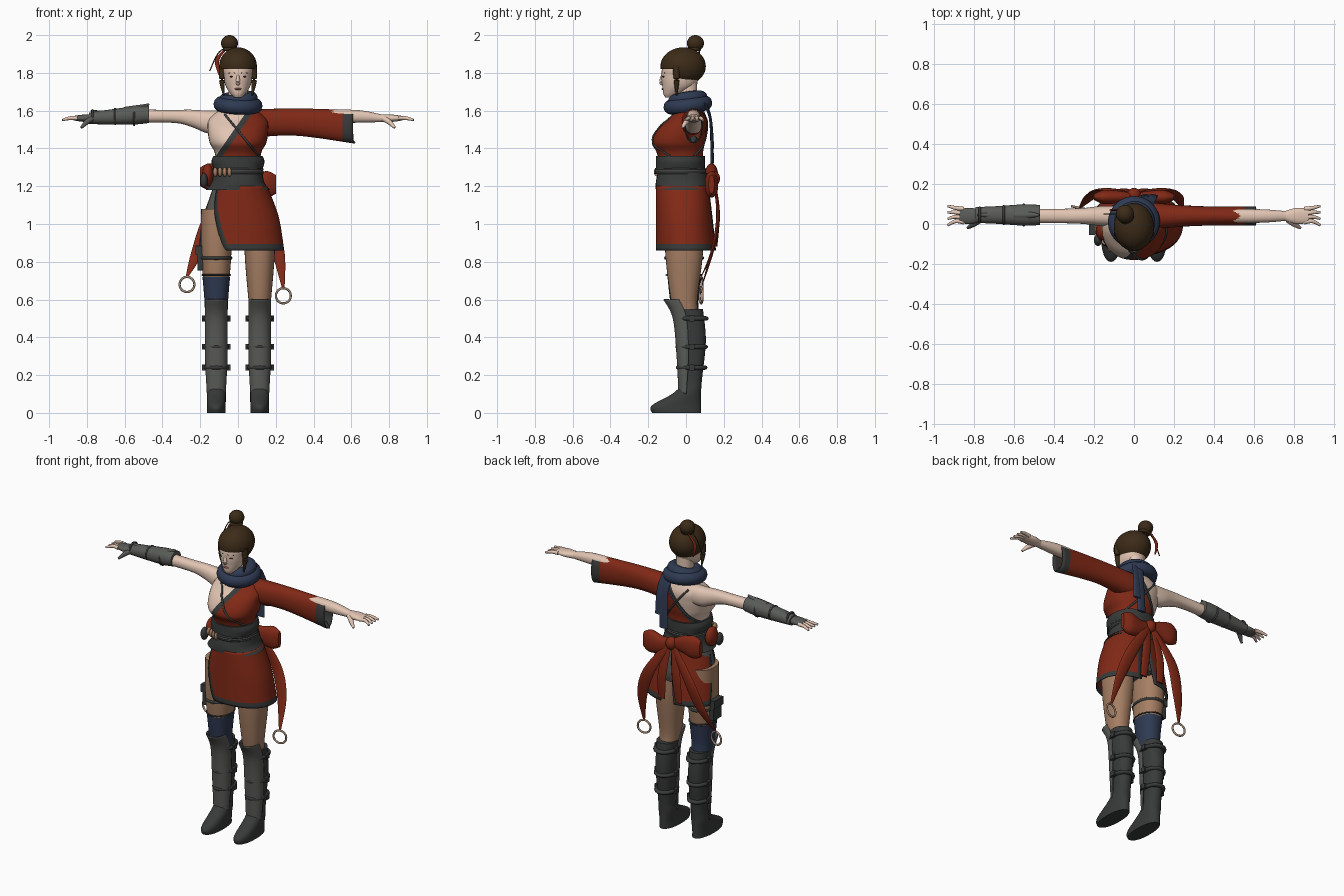
import bpy, bmesh
from math import sin, cos, radians, atan2, pi, copysign
from mathutils import Vector, Quaternion

cube = bpy.data.objects.get("Cube")
if cube:
    bpy.data.objects.remove(cube)


def material(name, *rgb):
    m = bpy.data.materials.new(name)
    m.use_nodes = True
    m.diffuse_color = (*rgb, 1)
    bsdf = m.node_tree.nodes["Principled BSDF"]
    bsdf.inputs["Base Color"].default_value = m.diffuse_color
    bsdf.inputs["Roughness"].default_value = .8
    return m


RED = material("red cloth", .22, .022, .008)
FAIR = material("fair skin", .76, .56, .45)
TAN = material("tan skin", .38, .21, .125)
HAIR = material("brown hair", .045, .024, .009)
BLUE = material("blue cloth", .028, .042, .085)
DARK = material("charcoal leather", .04, .042, .042)
GREY = material("grey armour", .1, .105, .095)
ROPE = material("pale metal ring", .36, .25, .18)
LIPS = material("lip red", .4, .16, .12)

THIN = .006        # cloth thickness and cord radius
ROUND = 2.2        # exponent of the rounded cross-sections
STEPS = 8          # rows between two given sections
SIDES = 32         # points around a cross-section


def finish(ob, *mats):
    for m in mats:
        ob.data.materials.append(m)
    ob.data.shade_smooth()
    ob.data.set_sharp_from_angle(angle=radians(42))
    return ob


def edit(ob, action):
    """Run a mesh edit on an object."""
    bm = bmesh.new()
    bm.from_mesh(ob.data)
    action(bm)
    bm.to_mesh(ob.data)
    bm.free()


def build(name, rings, mats, closed=True, paint=None, shell=False):
    """Skin a list of point rings; paint(row, column) picks the material."""
    bm = bmesh.new()
    rows = [[bm.verts.new(p) for p in ring] for ring in rings]
    count = len(rows[0])
    for i, (low, high) in enumerate(zip(rows, rows[1:])):
        for j in range(count if closed else count - 1):
            k = (j + 1) % count
            face = bm.faces.new((low[j], low[k], high[k], high[j]))
            face.material_index = int(paint(i, j)) if paint else 0
    if closed and not shell:
        bm.faces.new(rows[0])
        bm.faces.new(rows[-1])
    bmesh.ops.recalc_face_normals(bm, faces=bm.faces)
    mesh = bpy.data.meshes.new(name)
    bm.to_mesh(mesh)
    bm.free()
    ob = bpy.data.objects.new(name, mesh)
    bpy.context.collection.objects.link(ob)
    if shell:
        ob.modifiers.new("thickness", "SOLIDIFY").thickness = THIN
    return finish(ob, *mats)


def refine(secs):
    """Smooth a list of sections with a spline."""
    out, last = [], len(secs) - 1
    for i in range(last):
        before, start, end, after = (secs[max(0, min(last, i + o))] for o in (-1, 0, 1, 2))
        for step in range(STEPS):
            t = step / STEPS
            out.append([q + t / 2 * (r - p + t * (2 * p - 5 * q + 4 * r - u + t * (3 * q - p - 3 * r + u)))
                        for p, q, r, u in zip(before, start, end, after)])
    return out + [list(secs[last])]


def loft(name, mats, secs, at=0, side=0, span=None, fractions=(), **options):
    """Upright sections (z, y, x radius, y radius) at x; with a side, (x, z, y radius, z radius) at y."""
    rows, rings = refine(secs), []
    for i, (along, centre, wide, deep) in enumerate(rows):
        angles = [2 * pi * j / SIDES for j in range(SIDES)]
        if span:
            first, final = span(i / (len(rows) - 1))
            angles = [radians(first + (final - first) * f) for f in fractions]
        ring = []
        for w in angles:
            a = at + wide * copysign(abs(cos(w)) ** (2 / ROUND), cos(w))
            b = centre + deep * copysign(abs(sin(w)) ** (2 / ROUND), sin(w))
            ring.append((side * along, a, b) if side else (a, b, along))
        rings.append(ring)
    return build(name, rings, mats, closed=not span, **options)


def tube(name, mat, *path, flat=None):
    """Points are (x, y, z, radius); a flat tube is a ribbon with level rings."""
    rows = refine(path)
    points = [Vector(row[:3]) for row in rows]
    rings = []
    for i, p in enumerate(points):
        heading = points[min(i + 1, len(points) - 1)] - points[max(i - 1, 0)]
        turn = Quaternion() if flat else heading.to_track_quat("Z", "Y")
        angles = [2 * pi * j / 12 for j in range(12)]
        rings.append([p + turn @ Vector((cos(w), (flat or 1) * sin(w), 0)) * rows[i][3] for w in angles])
    return build(name, rings, [mat])


def primitive(kind, name, mat, loc, scale=(1, 1, 1), **options):
    getattr(bpy.ops.mesh, "primitive_" + kind + "_add")(location=loc, **options)
    ob = bpy.context.object
    ob.name, ob.scale = name, scale
    return finish(ob, mat)


def ball(name, mat, loc, scale):
    return primitive("uv_sphere", name, mat, loc, scale, segments=SIDES, ring_count=20)


def box(name, mat, loc, size):
    ob = primitive("cube", name, mat, loc, size, size=1)
    ob.modifiers.new("soft edges", "BEVEL").width = THIN


def torus(name, mat, loc, major, minor, rot=(0, 0, 0), scale=(1, 1, 1)):
    primitive("torus", name, mat, loc, scale, rotation=rot, major_radius=major, minor_radius=minor)


# Torso with the robe wrapped over one shoulder
TORSO = [(1.2, -.02, .13, .12), (1.36, -.03, .12, .12), (1.43, -.04, .15, .14),
         (1.5, -.02, .16, .13), (1.56, .01, .15, .1), (1.63, .02, .06, .06)]
torso = loft("torso", [FAIR, DARK, RED], TORSO)
lapel, slope, half = Vector((.04, 0, 1.56)), Vector((.82, 0, -.57)), .015


def wrap_robe(bm):
    for offset in (-half, half):
        geometry = bm.verts[:] + bm.edges[:] + bm.faces[:]
        bmesh.ops.bisect_plane(bm, geom=geometry, plane_co=lapel + slope * offset, plane_no=slope)
    for face in bm.faces:
        reach = (face.calc_center_median() - lapel).dot(slope)
        face.material_index = 2 if reach > half else 1 if reach > -half else 0


edit(torso, wrap_robe)


def strap(name, side, top, bottom):
    """Cord laid over the torso, on the front (-1) or back (1)."""
    path, rows = [], refine(TORSO)
    for i in range(STEPS + 1):
        f = i / STEPS
        x, z = top + (bottom - top) * f, 1.58 - .22 * f
        row = min(rows, key=lambda r: abs(r[0] - z))
        bulge = max(0, 1 - abs(x / row[2]) ** ROUND) ** (1 / ROUND)
        path.append((x, row[1] + side * row[3] * bulge, z, THIN))
    tube(name, DARK, *path)


strap("front_chest_strap", -1, -.07, .11)
strap("back_chest_strap", 1, -.08, .1)
strap("back_cross_strap", 1, .07, -.11)

# Waist sash, cords and side pouches
loft("upper_sash", [DARK], [(1.29, -.03, .13, .13), (1.33, -.03, .14, .13), (1.36, -.03, .13, .13)])
loft("lower_sash", [DARK], [(1.18, -.02, .17, .14), (1.22, -.02, .14, .14), (1.27, -.02, .13, .13)])
for i, mat in enumerate((DARK, GREY, DARK)):
    torus("waist_cord", mat, (0, -.03, 1.27 + i * .01), .13, THIN)
for i in range(4):
    ball("cord_knot", TAN, (-.12 + i * .025, -.12 - i * .01, 1.275), (.012, .02, .025))
ball("side_pouch", RED, (-.16, -.03, 1.26), (.03, .05, .06))
ball("small_pouch", DARK, (-.18, -.08, 1.23), (.02, .03, .04))

# Hips and split skirt with dark borders
loft("hips", [GREY], [(1.2, -.02, .13, .12), (1.04, -.01, .18, .13), (.97, -.01, .17, .12)])
SKIRT = [(1.2, -.02, .14, .14), (1.04, -.01, .2, .15), (.86, 0, .23, .16)]


def panel(name, top, bottom, edge):
    inner = [edge + (1 - 2 * edge) * i / SIDES for i in range(SIDES + 1)]
    loft(name, [RED, DARK], SKIRT, at=.015, shell=True, fractions=[0, *inner, 1],
         span=lambda f: [a + (b - a) * f for a, b in zip(top, bottom)],
         paint=lambda i, j: i > 2 * STEPS - 3 or j in (0, SIDES + 1))


panel("front_skirt_panel", (-155, 84), (-108, 78), .04)
panel("back_skirt_panel", (87, 192), (98, 163), .07)

# Legs, boots and shin guards
for s, side in ((-1, "right_"), (1, "left_")):
    x = s * .115
    loft(side + "leg", [TAN], [(1.08, -.01, .08, .1), (.85, -.01, .08, .1), (.6, -.01, .06, .07), (.5, .01, .05, .06)], at=x)
    loft(side + "boot", [DARK], [(0, -.05, .05, .13), (.04, -.05, .05, .13), (.11, .01, .05, .07), (.18, .03, .045, .055),
                                 (.38, .03, .055, .075), (.55, .02, .06, .07)], at=x)
    loft(side + "shin_guard", [GREY], [(.1, 0, .05, .04), (.3, .01, .06, .06), (.5, 0, .06, .07), (.6, -.04, .06, .08)],
         at=x, shell=True, span=lambda f: (-182, 2), fractions=[i / SIDES for i in range(SIDES + 1)])
    for z in (.5, .35, .24):
        torus(side + "boot_strap", DARK, (x, .03, z), .05 + z / 50, .012, scale=(1, 1.25, 1))
        for k in (-1, 1):
            box(side + "boot_buckle", DARK, (x + k * .065, .03, z), (.02, .03, .03))

# Stocking, thigh straps and holster on the right leg
loft("stocking", [BLUE], [(.52, 0, .06, .07), (.6, -.01, .063, .075), (.72, -.01, .073, .088)], at=-.115)
for z, width in ((.82, .01), (.73, .004)):
    torus("thigh_strap", DARK, (-.115, -.01, z), .075, width, scale=(1, 1.25, 1))
box("holster", DARK, (-.2, -.01, .82), (.03, .08, .13))
box("holster_flap", DARK, (-.21, -.01, .86), (.03, .09, .05))

# Arms and hands
for s, side, palm in ((-1, "right_", GREY), (1, "left_", FAIR)):
    loft(side + "arm", [FAIR], [(.08, 1.54, .05, .06), (.16, 1.54, .05, .06), (.25, 1.56, .04, .045), (.35, 1.57, .036, .034),
                                (.62, 1.57, .034, .034), (.76, 1.56, .024, .02)], at=.04, side=s)
    loft(side + "palm", [palm], [(.74, 1.56, .02, .02), (.81, 1.56, .04, .02), (.87, 1.56, .035, .012)], at=.04, side=s)
    for k in range(4):
        y = .075 - k * .022
        tube(side + "finger", FAIR, (s * .85, y, 1.56, .011), (s * .89, y + .005, 1.56, .01), (s * .93, y + .015 - k * .01, 1.55, .006))
    tube(side + "thumb", palm, (s * .77, .02, 1.56, .016), (s * .8, 0, 1.54, .014), (s * .83, -.02, 1.51, .007))

# Armoured forearm
loft("forearm_guard", [GREY], [(.47, 1.58, .05, .045), (.55, 1.575, .053, .048), (.7, 1.565, .043, .038), (.79, 1.56, .04, .03)], at=.045, side=-1)
tube("elbow_spike", GREY, (-.6, .045, 1.6, .02), (-.53, .045, 1.61, .02), (-.47, .045, 1.635, .004))
tube("wrist_spike", GREY, (-.7, .045, 1.58, .02), (-.78, .045, 1.6, .004))
for x in (.55, .65, .77):
    torus("forearm_strap", DARK, (-x, .045, 1.57), .09 - x * .07, THIN, (0, pi / 2, 0), (.9, 1, 1))

# Wide sleeve with dark cuff
loft("sleeve", [RED, DARK], [(.06, 1.53, .07, .075), (.3, 1.54, .05, .072), (.61, 1.515, .047, .088)], at=.04, side=1,
     shell=True, paint=lambda i, j: i > 2 * STEPS - 3)
tube("cuff_point", DARK, (.58, .04, 1.45, .02), (.62, .04, 1.43, .004))

# Head and face
loft("neck", [FAIR], [(1.58, .01, .06, .06), (1.66, .01, .05, .05), (1.78, .01, .05, .05)])
loft("head", [FAIR], [(1.67, -.09, .02, .02), (1.69, -.07, .04, .05), (1.73, -.04, .065, .085), (1.78, -.03, .076, .1),
                      (1.84, -.02, .08, .1), (1.91, -.02, .03, .04)])
tube("nose", FAIR, (0, -.125, 1.79, THIN), (0, -.13, 1.75, .012), (0, -.12, 1.74, THIN))
ball("lips", LIPS, (0, -.12, 1.715), (.018, .01, THIN))
for s, side in ((-1, "right_"), (1, "left_")):
    ball(side + "eye", HAIR, (s * .032, -.118, 1.78), (.013, .008, .004))
    tube(side + "eyebrow", HAIR, (s * .015, -.127, 1.8, .003), (s * .05, -.11, 1.8, .003))
    tube(side + "lock", HAIR, (s * .08, -.05, 1.83, .02), (s * .085, -.05, 1.76, .015), (s * .075, -.05, 1.68, .004))

# Hair cap open over the face, bun and pins
hair = ball("hair", HAIR, (0, -.015, 1.835), (.1, .12, .1))


def open_face(bm):
    centres = [(face, face.calc_center_median()) for face in bm.faces]
    doomed = [face for face, c in centres if abs(atan2(c.x, -c.y)) < radians(68) and c.z < -.1]
    bmesh.ops.delete(bm, geom=doomed, context="FACES")


edit(hair, open_face)
ball("hair_bun", HAIR, (-.045, .05, 1.957), (.045, .045, .043))
torus("bun_band", HAIR, (-.04, .04, 1.925), .03, .01)
tube("hair_pin", HAIR, (-.03, .05, 1.94, .003), (-.1, .05, 1.91, .003), (-.15, .05, 1.81, .003))
tube("hair_ribbon", RED, (-.06, .07, 1.93, THIN), (-.11, .07, 1.87, .012), (-.1, .07, 1.79, .004), flat=.4)

# Scarf with hanging tails
torus("scarf_lower_wrap", BLUE, (0, .01, 1.63), .09, .04, (.12, .05, 0))
torus("scarf_upper_wrap", BLUE, (0, .01, 1.66), .07, .035, (.15, -.1, 0))
for x, z in ((.06, 1.32), (.09, 1.4)):
    tube("scarf_tail", BLUE, (x - .02, .1, 1.64, .03), (x, .13, 1.55, .025), (x, .14, z, .03), flat=.3)

# Back bow with long tails and rings
for s, side, z, end, low in ((-1, "right_", 1.25, .27, .68), (1, "left_", 1.21, .24, .62)):
    loft(side + "bow_loop", [RED], [(.01, 1.24, .02, .03), (.07, z, .03, .05), (.15, z, .035, .07), (.2, z, .015, .05)], at=.135, side=s)
    tube(side + "bow_tail", RED, (s * .01, .15, 1.24, .02), (s * .14, .17, 1.04, .04), (s * .21, .14, .86, .035),
         (s * end, .08, low + .04, .007), flat=.25)
    tube(side + "short_tail", RED, (s * .02, .15, 1.22, .02), (s * .05, .17, 1.04, .03), (s * .06, .16, .88, .024), flat=.25)
    torus(side + "tail_ring", ROPE, (s * end, .08, low), .04, THIN, (pi / 2, 0, .2 * s))
ball("bow_knot", RED, (0, .145, 1.24), (.035, .035, .04))
